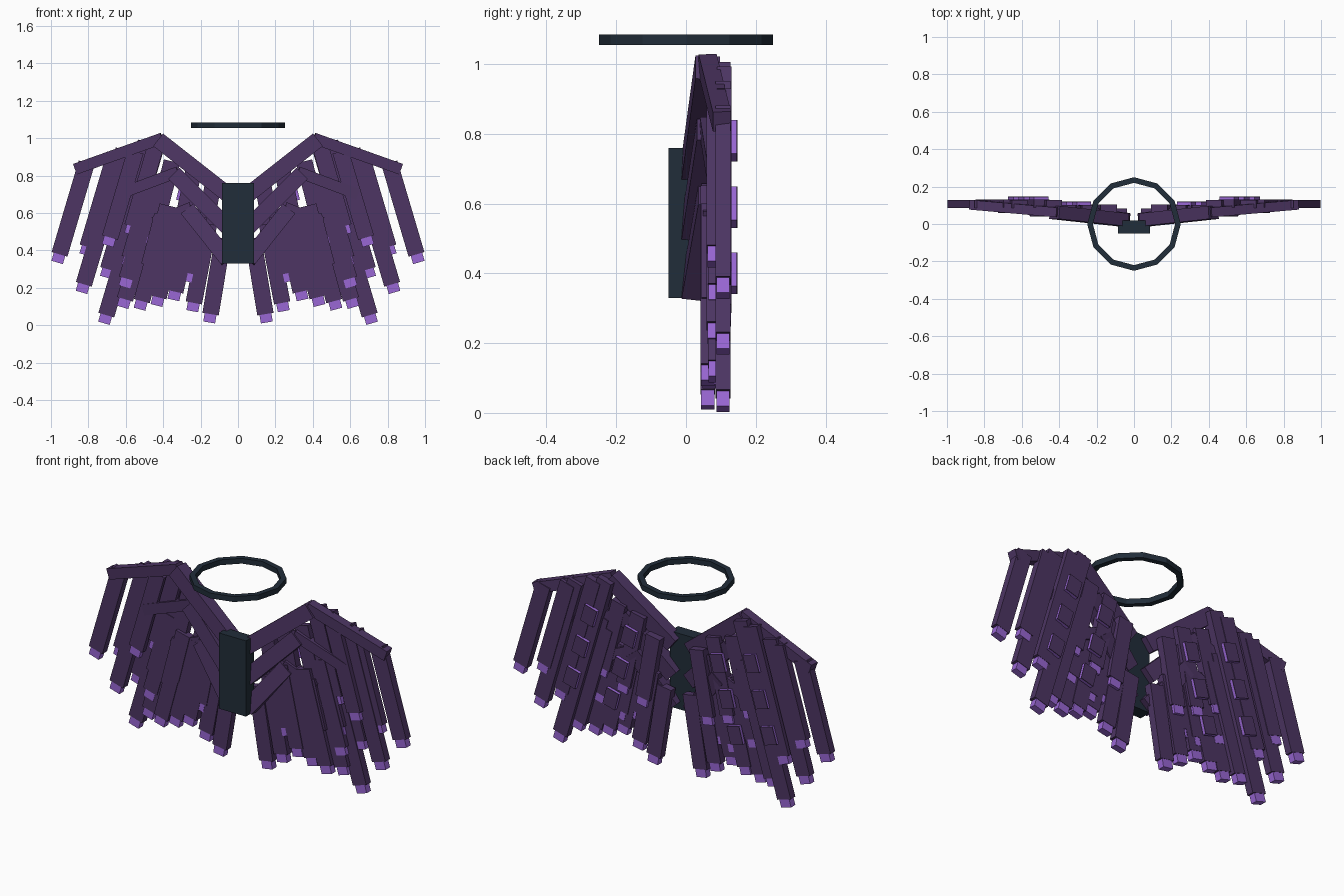
import bpy, bmesh, math
from mathutils import Vector, Matrix

if "Cube" in bpy.data.objects:
    bpy.data.objects.remove(bpy.data.objects["Cube"])


def material(name, rgb):
    m = bpy.data.materials.new(name)
    m.diffuse_color = (*rgb, 1)
    m.use_nodes = True
    m.node_tree.nodes["Principled BSDF"].inputs["Base Color"].default_value = m.diffuse_color
    return m


DARK = material("dark purple", (0.074, 0.036, 0.125))
TIP = material("bright violet", (0.32, 0.135, 0.66))
SLATE = material("dark slate", (0.015, 0.026, 0.041))


def make(name, bm, mats, mirror=False):
    bmesh.ops.recalc_face_normals(bm, faces=bm.faces)
    me = bpy.data.meshes.new(name)
    bm.to_mesh(me)
    bm.free()
    for m in mats:
        me.materials.append(m)
    ob = bpy.data.objects.new(name, me)
    bpy.context.collection.objects.link(ob)
    if mirror:
        ob.modifiers.new("mirror", 'MIRROR').use_mirror_merge = False
    return ob


def beam(bm, a, b, width, depth, mat=0):
    """Box running from a to b, its depth roughly along y."""
    a, b = Vector(a), Vector(b)
    d = (b - a).normalized()
    side = d.cross(Vector((0, 1, 0))).normalized()
    back = side.cross(d)
    rot = Matrix((side, back, d)).transposed().to_4x4()
    mtx = (Matrix.Translation((a + b) / 2) @ rot
           @ Matrix.Diagonal((width, depth, (b - a).length, 1)))
    verts = bmesh.ops.create_cube(bm, size=1, matrix=mtx)["verts"]
    for f in {f for v in verts for f in v.link_faces}:
        f.material_index = mat


def lean(x):
    """Feathers fan outward with distance from the spine."""
    ang = math.radians(min(16.5, 7 + 16 * x))
    return Vector((math.sin(ang), 0, -math.cos(ang)))


# back plate
bm = bmesh.new()
bmesh.ops.create_cube(bm, size=1, matrix=Matrix.Translation((0, -0.015, 0.545))
                      @ Matrix.Diagonal((0.17, 0.07, 0.43, 1)))
make("back_plate", bm, [SLATE])

# halo: twelve-sided square ring
bm = bmesh.new()
N = 12
rings = []
for i in range(N):
    a = 2 * math.pi * i / N
    rings.append([bm.verts.new((r * math.cos(a), r * math.sin(a), z))
                  for r, z in ((0.25, 1.055), (0.25, 1.085), (0.22, 1.085), (0.22, 1.055))])
for i in range(N):
    p, q = rings[i], rings[(i + 1) % N]
    for j in range(4):
        k = (j + 1) % 4
        bm.faces.new((p[j], q[j], q[k], p[k]))
make("halo", bm, [SLATE])

# three tiers of wing bones: shoulder z, elbow, wrist
tiers = [(0.70, (0.425, 0.062, 0.99), (0.87, 0.103, 0.835)),
         (0.525, (0.34, 0.066, 0.81), (0.64, 0.085, 0.70)),
         (0.35, (0.27, 0.070, 0.62), (0.45, 0.075, 0.55))]
for n, (z, elbow, wrist) in enumerate(tiers, 1):
    bm = bmesh.new()
    beam(bm, (0.055, 0.022, z), elbow, 0.085, 0.07)
    start = Vector(elbow) + Vector((-0.02, 0, 0.01))
    beam(bm, start, wrist, 0.06, 0.052)
    make(f"wing_bones_{n}", bm, [DARK], True)

# feather layers: depth, then tip x, tip z, length
layers = {
    "long_feathers": (0.108, [
        (0.96, 0.36, 0.53), (0.81, 0.40, 0.54), (0.83, 0.20, 0.77),
        (0.70, 0.28, 0.73), (0.71, 0.035, 1.0)]),
    "middle_feathers": (0.082, [
        (0.69, 0.45, 0.50), (0.57, 0.51, 0.48), (0.46, 0.46, 0.43),
        (0.585, 0.34, 0.45), (0.60, 0.23, 0.50), (0.61, 0.12, 0.62),
        (0.33, 0.40, 0.45), (0.205, 0.36, 0.39)]),
    "short_feathers": (0.064, [
        (0.45, 0.35, 0.30), (0.48, 0.30, 0.30), (0.52, 0.11, 0.50),
        (0.43, 0.13, 0.50), (0.34, 0.16, 0.48), (0.355, 0.24, 0.36),
        (0.275, 0.26, 0.33), (0.24, 0.10, 0.45), (0.15, 0.04, 0.43)]),
}
for name, (y, feathers) in layers.items():
    bm = bmesh.new()
    for i, (x, z, length) in enumerate(feathers):
        d = lean(x)
        tip = Vector((x, y + 0.004 * (i % 2) - 0.002, z))
        neck = tip - d * 0.02
        beam(bm, tip - d * length, neck, 0.088, 0.042)
        beam(bm, neck, tip + d * 0.025, 0.064, 0.038, 1)
    make(name, bm, [DARK, TIP], True)

# overlapping covert plates on the back, violet beneath dark
bm = bmesh.new()
for x0, y, w in ((0.51, 0.135, 0.08), (0.28, 0.107, 0.08)):
    for i in range(3):
        c = Vector((x0 + 0.055 * i, y, 0.78 - 0.19 * i - (0.07 if x0 < 0.4 else 0)))
        d = lean(x0 + 0.2)
        beam(bm, c - d * 0.05, c + d * 0.05, w, 0.016, 1)
        top = c + Vector((0, 0.01, 0))
        beam(bm, top - d * 0.05, top + d * 0.05, w, 0.005)
make("back_coverts", bm, [DARK, TIP], True)
